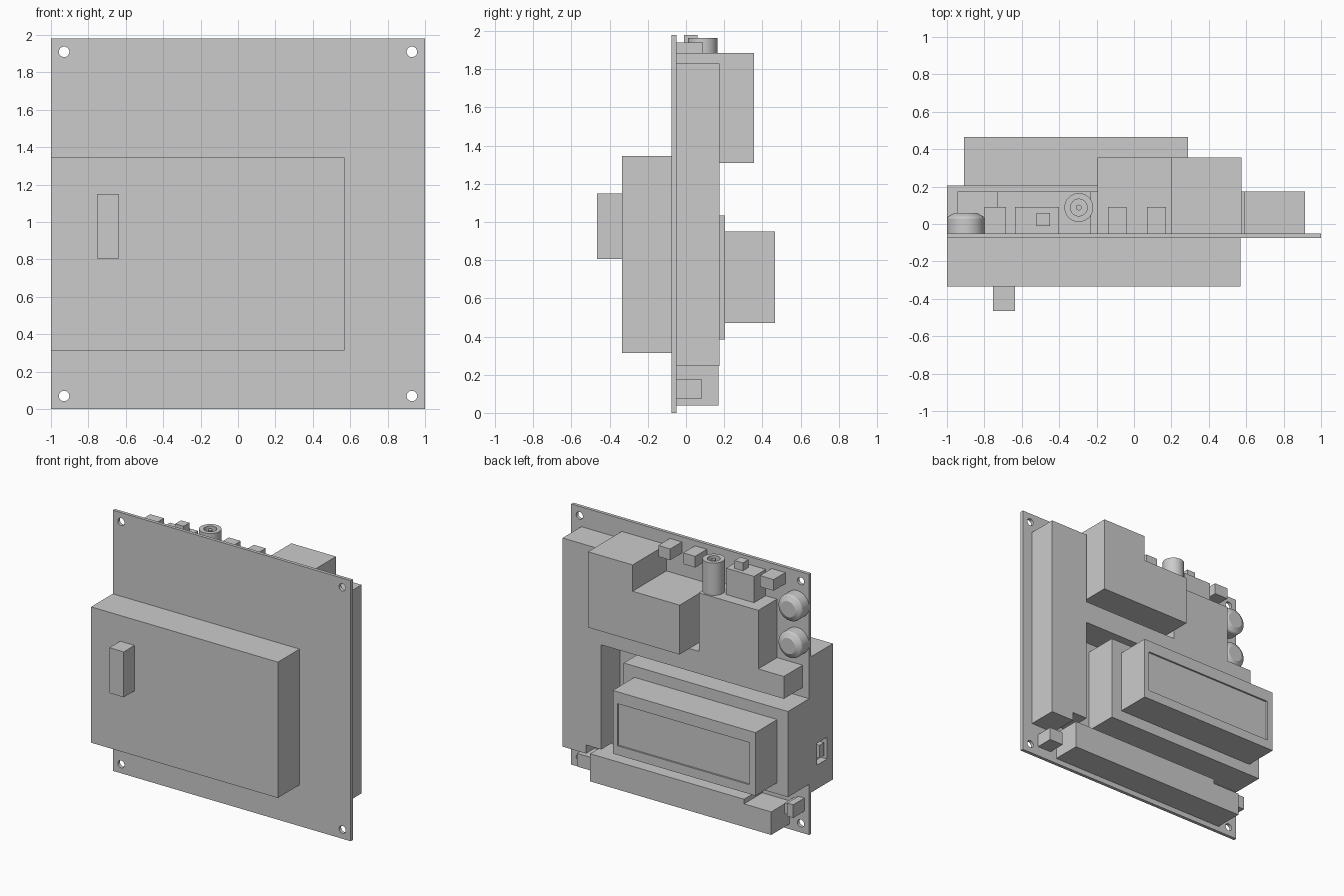
import bpy, bmesh, math
from mathutils import Vector

if "Cube" in bpy.data.objects:
    bpy.data.objects.remove(bpy.data.objects["Cube"], do_unlink=True)

GREY = (0.6, 0.6, 0.6, 1)
grey = bpy.data.materials.new("plain_grey")
grey.use_nodes = True
grey.diffuse_color = GREY
grey.node_tree.nodes["Principled BSDF"].inputs["Base Color"].default_value = GREY

BACK = -0.05    # rear face of the mounting plate
FRONT = -0.075  # front face of the mounting plate


def finish(name, bm):
    bmesh.ops.recalc_face_normals(bm, faces=bm.faces)
    mesh = bpy.data.meshes.new(name)
    bm.to_mesh(mesh)
    bm.free()
    mesh.materials.append(grey)
    obj = bpy.data.objects.new(name, mesh)
    bpy.context.collection.objects.link(obj)
    return obj


def prism(name, outline, y0, y1):
    """Extrude an x-z outline from y0 to y1."""
    bm = bmesh.new()
    face = bm.faces.new([bm.verts.new((x, y0, z)) for x, z in outline])
    new = bmesh.ops.extrude_face_region(bm, geom=[face])["geom"]
    verts = [v for v in new if isinstance(v, bmesh.types.BMVert)]
    bmesh.ops.translate(bm, verts=verts, vec=(0, y1 - y0, 0))
    return finish(name, bm)


def box(name, x, y, z):
    outline = [(x[0], z[0]), (x[1], z[0]), (x[1], z[1]), (x[0], z[1])]
    return prism(name, outline, y[0], y[1])


def lathe(name, profile, location, along_y=False):
    """Spin a radius-height profile round z, or round y."""
    bm = bmesh.new()
    verts = [bm.verts.new((r, 0, h)) for r, h in profile]
    edges = [bm.edges.new(pair) for pair in zip(verts, verts[1:])]
    bmesh.ops.spin(bm, geom=verts + edges, cent=(0, 0, 0), axis=(0, 0, 1),
                   angle=math.tau, steps=48)
    bmesh.ops.remove_doubles(bm, verts=bm.verts, dist=0.0005)
    for v in bm.verts:
        if along_y:
            v.co = Vector((v.co.x, v.co.z, -v.co.y))
        v.co += Vector(location)
    obj = finish(name, bm)
    bpy.ops.object.select_all(action='DESELECT')
    obj.select_set(True)
    bpy.context.view_layer.objects.active = obj
    bpy.ops.object.shade_smooth_by_angle(angle=math.radians(25))
    return obj


def cut(target, cutter):
    mod = target.modifiers.new("cut", 'BOOLEAN')
    mod.operation = 'DIFFERENCE'
    mod.solver = 'EXACT'
    mod.object = cutter
    bpy.context.view_layer.objects.active = target
    bpy.ops.object.modifier_apply(modifier=mod.name)
    bpy.data.objects.remove(cutter, do_unlink=True)


# Mounting plate with four corner holes
plate = box("mounting_plate", (-1, 1), (FRONT, BACK), (0, 1.98))
for x in (-0.93, 0.93):
    for z in (0.07, 1.91):
        cut(plate, lathe("hole_cutter", [(0, -0.1), (0.028, -0.1), (0.028, 0.1), (0, 0.1)],
                         (x, -0.06, z), True))

# Front housing, its tab and the side port
housing = box("front_housing", (-1, 0.57), (-0.335, FRONT), (0.313, 1.345))
cut(housing, box("port_cutter", (-1.1, -0.95), (-0.264, -0.144), (0.495, 0.66)))
box("port_plug", (-0.995, -0.94), (-0.235, -0.18), (0.53, 0.63))
box("front_tab", (-0.755, -0.635), (-0.465, -0.335), (0.805, 1.15))

# Stepped rear cover: tall column, cross strip and raised section
prism("rear_cover", [
    (0.915, 0.245), (0.915, 1.83), (0.59, 1.83), (0.59, 1.275), (-0.23, 1.275),
    (-0.23, 1.72), (-0.73, 1.72), (-0.73, 1.275), (-0.945, 1.275), (-0.945, 1.105),
    (0.59, 1.105), (0.59, 0.31), (0.717, 0.31), (0.717, 0.245)], BACK, 0.175)

# Stepped connector block
prism("stepped_block", [
    (0.575, 1.31), (0.575, 1.885), (0.2, 1.885), (0.2, 1.685), (-0.195, 1.685),
    (-0.195, 1.31)], BACK, 0.355)

# Display base and display body with a shallow window
box("display_base", (-1, 0.38), (BACK, 0.205), (0.385, 1.035))
display = box("display_body", (-0.91, 0.29), (0.205, 0.465), (0.47, 0.95))
cut(display, box("window_cutter", (-0.86, 0.249), (0.452, 0.6), (0.54, 0.86)))

# Lower terminal strip with a lower end
prism("terminal_strip", [
    (0.687, 0.04), (0.687, 0.25), (-0.607, 0.25), (-0.607, 0.215), (-0.835, 0.215),
    (-0.835, 0.04)], BACK, 0.17)
box("lower_left_connector", (0.74, 0.857), (BACK, 0.085), (0.075, 0.175))
box("lower_right_header", (-0.96, -0.91), (BACK, 0.085), (0.17, 0.27))
box("lower_right_header_step", (-0.91, -0.87), (BACK, 0.06), (0.17, 0.25))

# Row of connectors along the upper edge
for i, (x0, x1) in enumerate([(-0.8, -0.685), (-0.14, -0.04), (0.07, 0.17)]):
    box(f"upper_connector_{i + 1}", (x0, x1), (BACK, 0.09), (1.855, 1.94))
box("switch_body", (-0.635, -0.4), (BACK, 0.09), (1.72, 1.92))
box("switch_lever", (-0.52, -0.45), (-0.01, 0.06), (1.92, 1.98))

# Round socket with a centre pin
lathe("round_socket", [(0, 0), (0.077, 0), (0.077, 0.255), (0.045, 0.255), (0.045, 0.2),
                       (0.015, 0.2), (0.015, 0.25), (0, 0.25)], (-0.295, 0.088, 1.71))

# Pair of round capacitors with bevelled caps
for i, z in enumerate((1.45, 1.73)):
    lathe(f"capacitor_{i + 1}", [(0, 0), (0.1, 0), (0.1, 0.08), (0.094, 0.09), (0.06, 0.11),
                                 (0, 0.11)], (-0.9, BACK, z), True)
